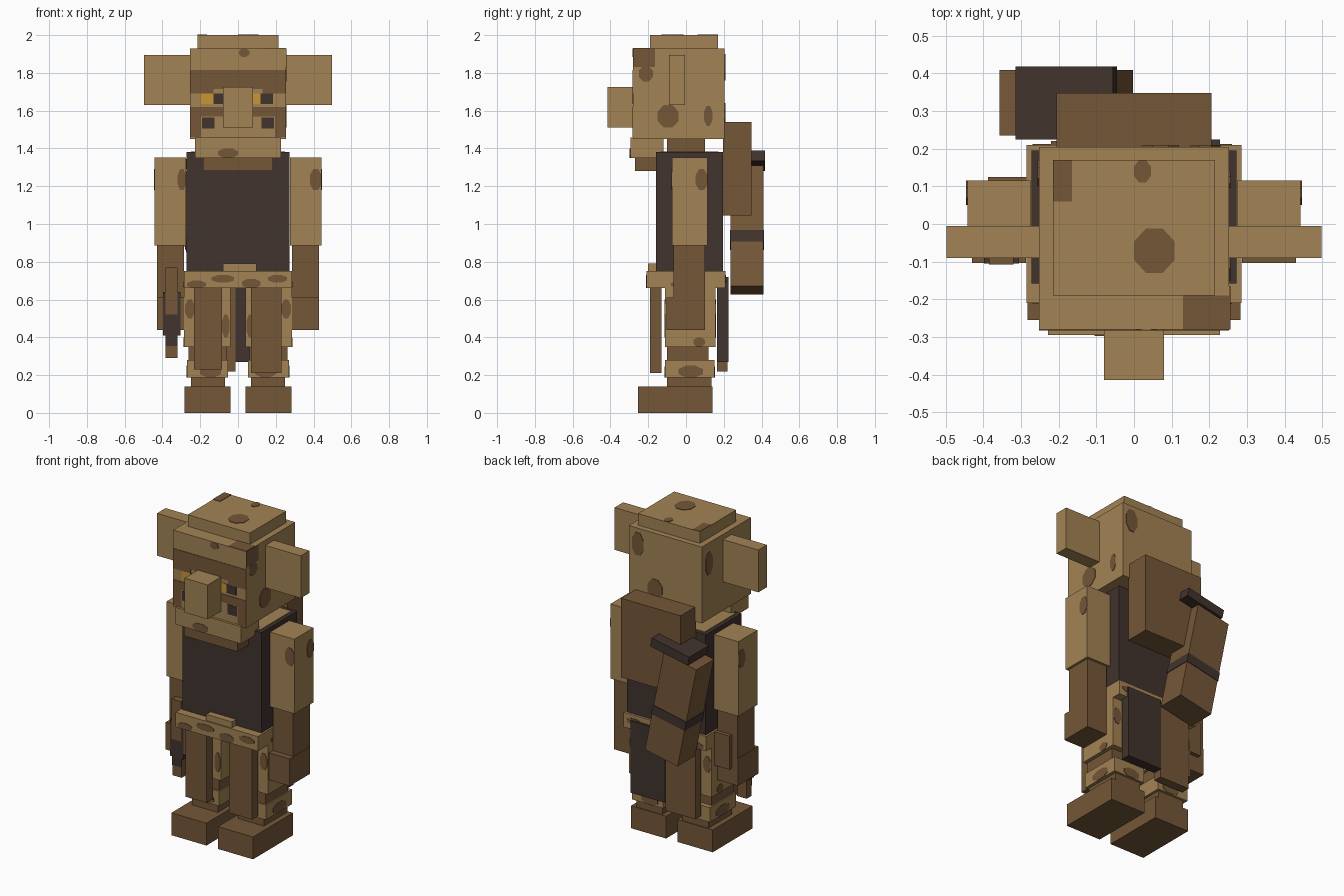
import bpy, math
from mathutils import Matrix


def material(name, rgb):
    m = bpy.data.materials.new(name)
    m.diffuse_color = (*rgb, 1)
    return m


TAN = material("tan hide", (0.366, 0.227, 0.089))
BROWN = material("brown leather", (0.178, 0.095, 0.040))
DARK = material("dark leather", (0.053, 0.033, 0.026))
GOLD = material("gold eye", (0.578, 0.305, 0.032))


def make(name, verts, faces, mat):
    mesh = bpy.data.meshes.new(name)
    mesh.from_pydata(verts, [], faces)
    mesh.materials.append(mat)
    obj = bpy.data.objects.new(name, mesh)
    bpy.context.collection.objects.link(obj)
    return obj


def box(name, x, y, z, mat):
    """Box from its (min, max) extents on each axis."""
    verts = [(a, b, c) for a in x for b in y for c in z]
    faces = [(0, 1, 3, 2), (4, 6, 7, 5), (0, 4, 5, 1),
             (2, 3, 7, 6), (0, 2, 6, 4), (1, 5, 7, 3)]
    return make(name, verts, faces, mat)


def patch(name, axis, level, u, v, mat, sides=4):
    """Thin painted plate lying on a plane; u and v are (min, max)."""
    cu, cv = sum(u) / 2, sum(v) / 2
    ru, rv = (u[1] - u[0]) / 2, (v[1] - v[0]) / 2
    k = 1 / math.cos(math.pi / sides)
    verts = []
    for d in (-0.003, 0.003):
        for i in range(sides):
            t = 2 * math.pi * (i + 0.5) / sides
            p = [cu + ru * k * math.cos(t), cv + rv * k * math.sin(t)]
            p.insert(axis, level + d)
            verts.append(tuple(p))
    n = sides
    order = list(range(n))
    faces = [order[::-1], [i + n for i in order]]
    faces += [(i, (i + 1) % n, (i + 1) % n + n, i + n) for i in order]
    if axis == 1:
        faces = [tuple(reversed(f)) for f in faces]
    return make(name, verts, faces, mat)


def both(lo, hi, s):
    return (lo, hi) if s > 0 else (-hi, -lo)


# Head
box("head", (-0.253, 0.253), (-0.28, 0.205), (1.45, 1.928), TAN)
box("head_crown", (-0.215, 0.215), (-0.19, 0.17), (1.928, 2.0), TAN)
box("nose", (-0.08, 0.08), (-0.415, -0.28), (1.51, 1.725), TAN)
box("jaw", (-0.228, 0.228), (-0.295, -0.12), (1.35, 1.457), TAN)
box("beard", (-0.185, 0.185), (-0.27, -0.155), (1.28, 1.35), BROWN)
box("neck", (-0.12, 0.12), (-0.1, 0.1), (1.37, 1.45), BROWN)

# Face paint
F = -0.28
patch("brow", 1, F, (-0.253, 0.253), (1.715, 1.815), BROWN)
patch("cheek_band", 1, F, (-0.253, 0.253), (1.57, 1.62), BROWN)
patch("forehead_spot", 1, F, (0.005, 0.06), (1.885, 1.928), BROWN, 8)
for s, side in ((-1, "right"), (1, "left")):
    patch(side + "_brow_end", 1, F, both(0.13, 0.253, s), (1.69, 1.715), BROWN)
    patch(side + "_eye_dark", 1, F,
          (-0.13, -0.08) if s < 0 else (0.12, 0.185), (1.635, 1.69), DARK)
    patch(side + "_eye_gold", 1, F,
          (-0.195, -0.13) if s < 0 else (0.075, 0.12), (1.635, 1.69), GOLD)
    patch(side + "_cheek_hollow", 1, F, both(0.125, 0.19, s), (1.505, 1.565), DARK)
    patch(side + "_cheek_edge", 1, F, both(0.195, 0.253, s), (1.46, 1.57), BROWN)
    box(side + "_ear", both(0.25, 0.498, s), (-0.09, -0.005), (1.63, 1.895), TAN)

# Hide spots: axis, level, u range, v range, sides
for axis, level, u, v, n in (
        (0, 0.253, (-0.28, -0.165), (1.83, 1.928), 4),
        (0, 0.253, (-0.25, -0.175), (1.755, 1.835), 8),
        (0, 0.253, (-0.15, -0.04), (1.51, 1.63), 8),
        (0, 0.253, (0.095, 0.14), (1.52, 1.625), 8),
        (0, -0.253, (0.1, 0.17), (1.73, 1.87), 8),
        (1, 0.205, (0.15, 0.23), (1.76, 1.9), 8),
        (1, 0.205, (0.02, 0.12), (1.52, 1.64), 8),
        (2, 1.928, (0.13, 0.253), (-0.28, -0.19), 4),
        (2, 2.0, (0.0, 0.108), (-0.13, -0.012), 8),
        (2, 2.0, (0.0, 0.045), (0.11, 0.17), 8),
        (2, 2.0, (-0.215, -0.165), (0.06, 0.17), 4),
        (1, -0.295, (-0.105, 0.0), (1.35, 1.4), 8)):
    patch("hide_spot", axis, level, u, v, BROWN, n)

# Torso and belt
box("vest", (-0.273, 0.273), (-0.158, 0.195), (0.74, 1.38), DARK)
patch("shoulder_skin", 2, 1.381, (-0.25, 0.25), (-0.135, 0.172), TAN)
box("belt", (-0.285, 0.285), (-0.21, 0.21), (0.66, 0.752), TAN)
box("buckle", (-0.08, 0.098), (-0.2, -0.155), (0.75, 0.79), TAN)
for s in (-1, 1):
    for lo, hi, bottom, top in ((-0.27, -0.17, 0.66, 0.7), (-0.14, -0.02, 0.69, 0.73),
                                (0.02, 0.12, 0.66, 0.71), (0.16, 0.26, 0.69, 0.73)):
        patch("belt_spot", 1, 0.21 * s, (lo, hi), (bottom, top), BROWN, 8)
    patch("belt_side_spot", 0, 0.285 * s, (-0.08, 0.06), (0.66, 0.7), BROWN, 8)

# Arms and legs
for s, side in ((-1, "right"), (1, "left")):
    box(side + "_upper_arm", both(0.275, 0.443, s), (-0.075, 0.115), (0.885, 1.352), TAN)
    box(side + "_forearm", both(0.287, 0.428, s), (-0.065, 0.1), (0.6, 0.885), BROWN)
    box(side + "_hand", both(0.287, 0.43, s), (-0.103, 0.1), (0.44, 0.61), BROWN)
    patch("arm_spot", 0, 0.443 * s, (0.05, 0.115), (1.18, 1.29), BROWN, 8)
    patch("arm_front_spot", 1, -0.075,
          (-0.32, -0.275) if s < 0 else (0.38, 0.443), (1.18, 1.29), BROWN, 8)

    box(side + "_thigh", both(0.04, 0.285, s), (-0.11, 0.155), (0.35, 0.665), TAN)
    box(side + "_shin", both(0.06, 0.262, s), (-0.1, 0.12), (0.27, 0.35), BROWN)
    box(side + "_cuff", both(0.053, 0.27, s), (-0.11, 0.15), (0.188, 0.28), TAN)
    box(side + "_ankle", both(0.07, 0.25, s), (-0.1, 0.135), (0.13, 0.19), BROWN)
    box(side + "_foot", both(0.04, 0.283, s), (-0.255, 0.14), (0.0, 0.14), BROWN)
    for y in (-0.11, 0.155):
        patch("thigh_spot", 1, y, both(0.045, 0.085, s), (0.4, 0.52), BROWN, 8)
        patch("thigh_spot", 1, y, both(0.23, 0.28, s), (0.5, 0.6), BROWN, 8)
    patch("thigh_side_spot", 0, 0.285 * s, (0.04, 0.1), (0.35, 0.4), BROWN, 8)
    for y in (-0.11, 0.15):
        patch("cuff_spot", 1, y, both(0.09, 0.2, s), (0.188, 0.245), BROWN, 8)
    patch("cuff_side_spot", 0, 0.27 * s, (-0.04, 0.09), (0.188, 0.25), BROWN, 8)

# Hanging flaps
box("right_front_flap", (-0.232, -0.085), (-0.19, -0.13), (0.23, 0.665), BROWN)
box("left_front_flap", (0.07, 0.23), (-0.19, -0.13), (0.21, 0.665), BROWN)
box("left_back_flap", (-0.012, 0.228), (0.165, 0.225), (0.27, 0.72), DARK)
box("right_back_flap", (-0.22, -0.012), (0.165, 0.22), (0.22, 0.7), BROWN)

# Dagger carried beside the right hand
box("dagger_handle", (-0.385, -0.32), (-0.107, -0.06), (0.52, 0.77), BROWN)
box("dagger_sheath", (-0.398, -0.305), (-0.105, -0.045), (0.41, 0.64), DARK)
box("dagger_tip", (-0.385, -0.32), (-0.1, -0.05), (0.29, 0.41), BROWN)
patch("tip_wrap", 1, -0.1, (-0.385, -0.32), (0.355, 0.41), DARK)
box("wrist_guard", (-0.388, -0.285), (0.095, 0.125), (0.54, 0.75), BROWN)

# Backpack and tilted quiver
box("backpack", (-0.206, 0.206), (0.195, 0.348), (1.045, 1.54), BROWN)
tilt = Matrix.Rotation(math.radians(-11.5), 4, 'Y')
quiver = box("quiver", (-0.115, 0.115), (-0.087, 0.087), (-0.326, 0.326), BROWN)
band = box("quiver_band", (-0.118, 0.118), (-0.09, 0.09), (-0.085, -0.025), DARK)
lid = box("quiver_lid", (-0.132, 0.132), (-0.097, 0.097), (-0.028, 0.028), DARK)
for obj, loc in ((quiver, (-0.18, 0.322, 0.968)), (band, (-0.18, 0.322, 0.968)),
                 (lid, (-0.18, 0.322, 1.335))):
    obj.matrix_world = Matrix.Translation(loc) @ tilt
